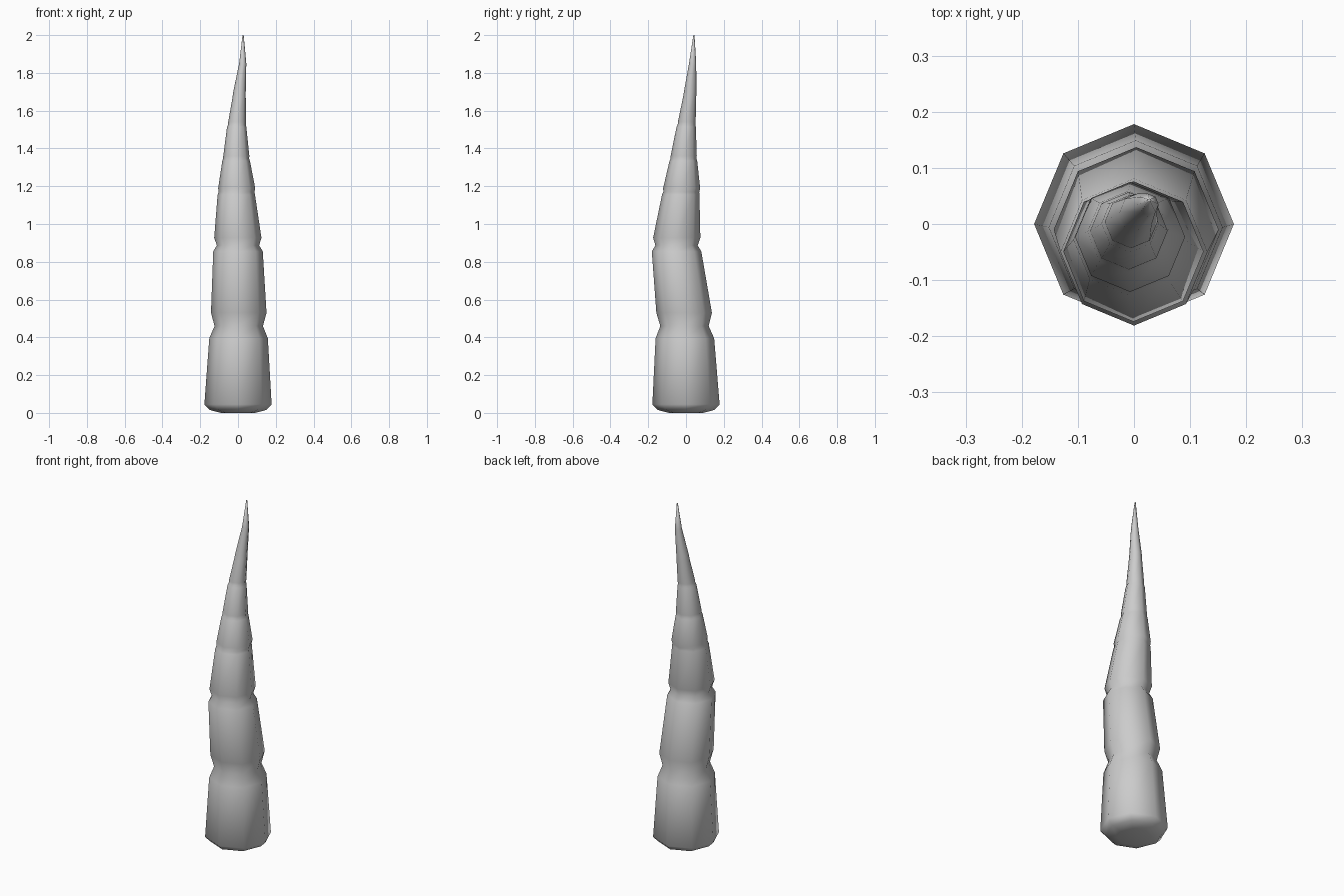
import bpy, bmesh
from math import cos, sin, pi

SIDES = 8
# Cross-sections up the horn: centre x, centre y, z, radius
rings = [
    (0, 0, 0, .09), (0, 0, .015, .148), (0, 0, .045, .178),
    (.003, -.006, .395, .155), (.004, -.008, .46, .128), (.004, -.010, .53, .147),
    (0, -.050, .855, .131), (0, -.050, .887, .112), (-.001, -.049, .927, .125),
    (-.009, -.028, 1.155, .099), (-.008, -.025, 1.17, .095), (-.007, -.023, 1.19, .098),
    (-.010, -.014, 1.335, .073), (-.010, -.013, 1.345, .069), (-.009, -.012, 1.36, .069),
    (-.007, .001, 1.515, .051), (-.006, .003, 1.525, .047), (-.005, .004, 1.54, .047),
    (.006, .019, 1.67, .035), (.008, .022, 1.70, .033),
    (.025, .035, 1.85, .019), (.027, .042, 2.0, .003),
]

# Loft the octagonal rings into one closed tapering body
bm = bmesh.new()
loops = [[bm.verts.new((x + r * cos(2 * pi * i / SIDES), y + r * sin(2 * pi * i / SIDES), z))
          for i in range(SIDES)] for x, y, z, r in rings]
for a, b in zip(loops, loops[1:]):
    for i in range(SIDES):
        j = (i + 1) % SIDES
        bm.faces.new((a[i], a[j], b[j], b[i]))
bm.faces.new(loops[0][::-1])
bm.faces.new(loops[-1])
for f in bm.faces:
    f.smooth = True

mesh = bpy.data.meshes.new("segmented_horn")
bm.to_mesh(mesh)
bm.free()
horn = bpy.data.objects.new("segmented_horn", mesh)
bpy.context.collection.objects.link(horn)
